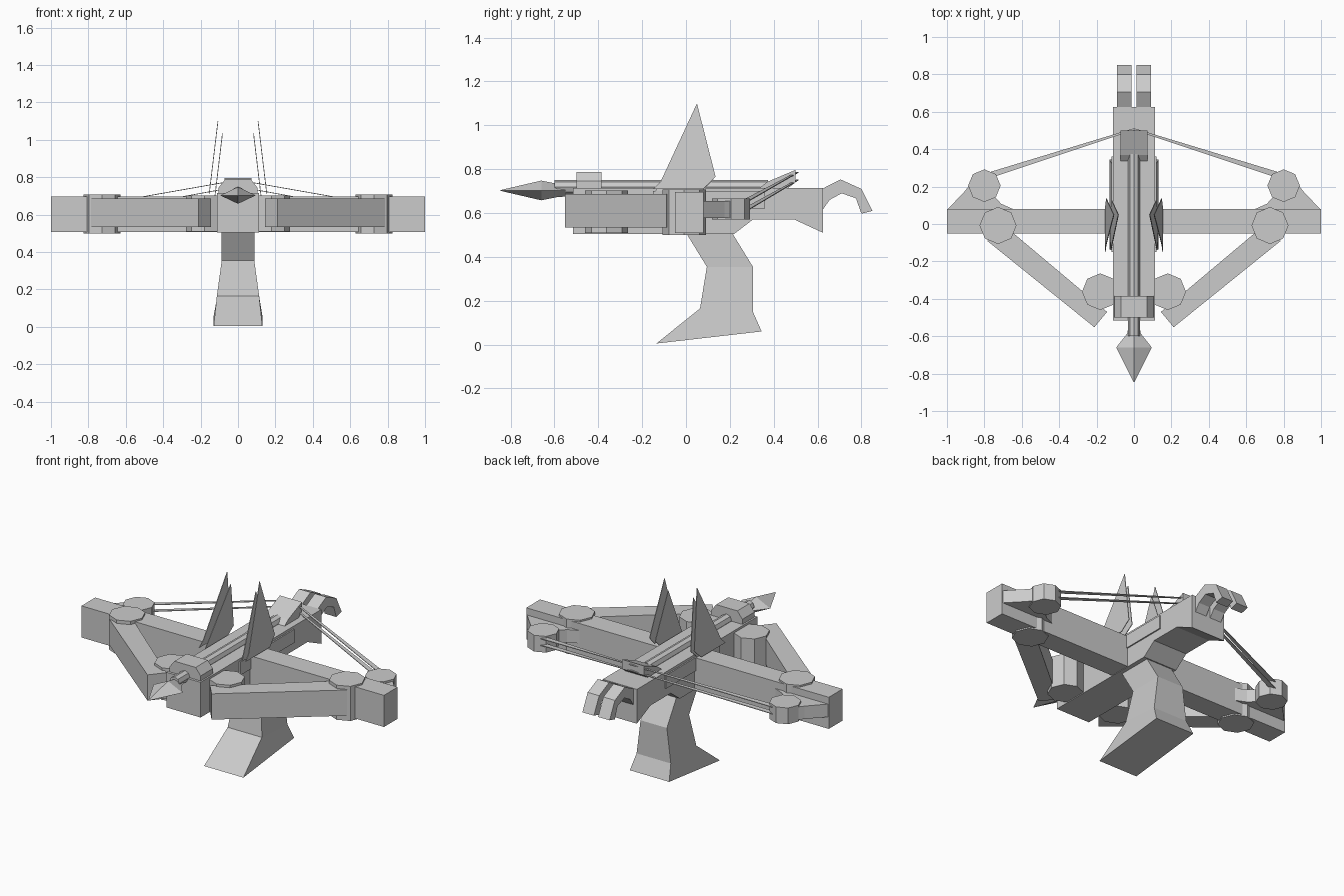
import bpy
import math
from mathutils import Vector

cube = bpy.data.objects.get("Cube")
if cube:
    bpy.data.objects.remove(cube, do_unlink=True)

grey = bpy.data.materials.new("plain grey")
grey.use_nodes = True
GREY = (0.6, 0.6, 0.6, 1)
grey.diffuse_color = GREY
grey.node_tree.nodes["Principled BSDF"].inputs["Base Color"].default_value = GREY


def add_mesh(name, verts, faces):
    mesh = bpy.data.meshes.new(name)
    mesh.from_pydata(verts, [], faces)
    mesh.materials.append(grey)
    obj = bpy.data.objects.new(name, mesh)
    bpy.context.collection.objects.link(obj)
    bpy.context.view_layer.objects.active = obj
    for o in bpy.context.selected_objects:
        o.select_set(False)
    obj.select_set(True)
    bpy.ops.object.mode_set(mode='EDIT')
    bpy.ops.mesh.select_all(action='SELECT')
    bpy.ops.mesh.normals_make_consistent(inside=False)
    bpy.ops.object.mode_set(mode='OBJECT')
    return obj


def loft(name, rings):
    """Skin a list of equal-length rings and cap both ends."""
    n = len(rings[0])
    verts = [v for ring in rings for v in ring]
    faces = [(r * n + i, r * n + (i + 1) % n, (r + 1) * n + (i + 1) % n, (r + 1) * n + i)
             for r in range(len(rings) - 1) for i in range(n)]
    faces += [tuple(range(n)), tuple(range(len(verts) - n, len(verts)))]
    return add_mesh(name, verts, faces)


def side_profile(name, points, x0, x1):
    return loft(name, [[(x, y, z) for y, z in points] for x in (x0, x1)])


def plan_profile(name, points, z0, z1):
    return loft(name, [[(x, y, z) for x, y in points] for z in (z0, z1)])


def octagon(cx, cy, r):
    return [(cx + r * math.cos(i * math.pi / 4), cy + r * math.sin(i * math.pi / 4))
            for i in range(8)]


# Stock and cross bar
side_profile("stock", [(-0.515, 0.505), (0.22, 0.505), (0.305, 0.57), (0.495, 0.57),
                       (0.625, 0.51), (0.625, 0.715), (-0.515, 0.715)], -0.113, 0.113)
plan_profile("cross_bar", [(-1, -0.05), (1, -0.05), (1, 0.08), (-1, 0.08)], 0.508, 0.697)

# Flared grip: front y/z, back y/z, half width
sections = [(0.0, 0.51, 0.21, 0.51, 0.087), (0.095, 0.355, 0.305, 0.355, 0.087),
            (0.064, 0.165, 0.305, 0.15, 0.113), (-0.135, 0.005, 0.345, 0.06, 0.13)]
loft("grip", [[(-w, yf, zf), (w, yf, zf), (w, yb, zb), (-w, yb, zb)]
              for yf, zf, yb, zb, w in sections])

# Bolt with flattened head
loft("bolt_shaft", [[(x, y, z) for x, z in octagon(0, 0.718, 0.032)] for y in (-0.6, 0.375)])
head = [(-0.845, 0.002, 0.002), (-0.66, 0.095, 0.045), (-0.585, 0.036, 0.03), (-0.55, 0.03, 0.028)]
loft("bolt_head", [[(w, y, 0.703), (0, y, 0.703 + h), (-w, y, 0.703), (0, y, 0.703 - h)]
                   for y, w, h in head])

# Clamp over the bolt
arch = [(-0.103, 0.7), (-0.103, 0.745), (-0.07, 0.787), (0.07, 0.787), (0.103, 0.745), (0.103, 0.7)]
loft("bolt_clamp", [[(x, y, z) for x, z in arch] for y in (-0.5, -0.385)])

# String catch
side_profile("string_catch", [(0.33, 0.71), (0.37, 0.742), (0.5, 0.797), (0.5, 0.74), (0.46, 0.71)],
             -0.073, 0.073)

hook = [(0.62, 0.71), (0.705, 0.753), (0.80, 0.71), (0.85, 0.61), (0.80, 0.597),
        (0.775, 0.667), (0.71, 0.69), (0.655, 0.66), (0.62, 0.61)]
outer_blade = [(-0.15, 0.71), (-0.115, 0.745), (0.05, 1.10), (0.135, 0.765), (0.08, 0.71)]
inner_blade = [(-0.14, 0.70), (0.05, 1.035), (0.125, 0.75), (0.07, 0.70)]


def blade(name, points, s, base):
    rings = [[(s * (base + t - 0.12 * (z - 0.71)), y, z) for y, z in points]
             for t in (-0.002, 0.002)]
    loft(name, rings)


for side, s in (("left", 1), ("right", -1)):
    # Rear hooks
    side_profile(side + "_rear_hook", hook, s * 0.014, s * 0.09)

    # Upright blades and the rail they stand on
    blade(side + "_outer_blade", outer_blade, s, 0.154)
    blade(side + "_inner_blade", inner_blade, s, 0.122)
    side_profile(side + "_side_rail", [(-0.15, 0.62), (0.36, 0.62), (0.36, 0.7), (-0.15, 0.7)],
                 s * 0.11, s * 0.121)

    # Folding front arm with its two hinges
    plan_profile(side + "_outer_hinge", octagon(s * 0.727, -0.008, 0.099), 0.5, 0.707)
    plan_profile(side + "_inner_hinge", octagon(s * 0.18, -0.362, 0.098), 0.51, 0.702)
    plan_profile(side + "_front_arm", [(s * 0.785, -0.09), (s * 0.212, -0.552),
                                       (s * 0.144, -0.47), (s * 0.65, -0.045)], 0.533, 0.687)

    # String pulley and its flared bracket
    plan_profile(side + "_pulley", octagon(s * 0.80, 0.205, 0.087), 0.57, 0.667)
    plan_profile(side + "_pulley_bracket", [(s * 0.995, 0.07), (s * 0.995, 0.08), (s * 0.905, 0.175),
                                            (s * 0.87, 0.22), (s * 0.75, 0.15), (s * 0.71, 0.108),
                                            (s * 0.647, 0.08), (s * 0.647, 0.07)], 0.578, 0.655)

    # Paired tapering strings
    for level, z0, z1 in (("upper", 0.65, 0.785), ("lower", 0.61, 0.75)):
        ribbon = [(0.77, 0.245, z0), (0.77, 0.278, z0), (0, 0.512, z1), (0, 0.502, z1)]
        ring = [Vector((s * x, y, z)) for x, y, z in ribbon]
        loft(side + "_" + level + "_string", [[v + Vector((0, 0, t)) for v in ring]
                                              for t in (-0.002, 0.002)])
